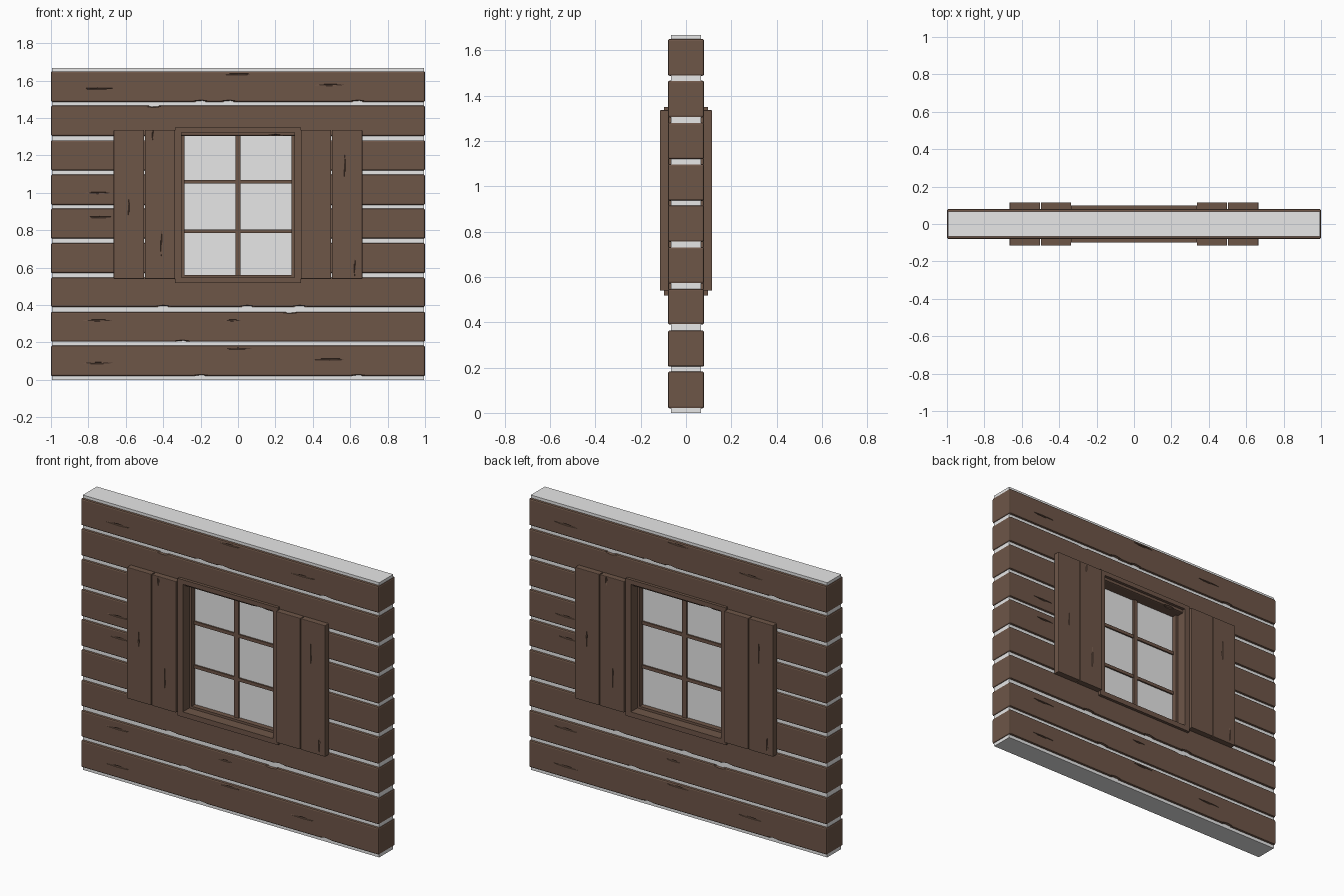
import bpy, bmesh
from mathutils import Matrix, Vector

if "Cube" in bpy.data.objects:
    bpy.data.objects.remove(bpy.data.objects["Cube"])


def material(name, rgb):
    m = bpy.data.materials.new(name)
    m.diffuse_color = (*rgb, 1)
    m.use_nodes = True
    m.node_tree.nodes["Principled BSDF"].inputs["Base Color"].default_value = m.diffuse_color
    return m


WOOD = material("dark brown wood", (0.155, 0.092, 0.064))
GREY = material("light grey filler", (0.8, 0.8, 0.8))


def finish(name, bm, mat):
    bmesh.ops.recalc_face_normals(bm, faces=bm.faces[:])
    me = bpy.data.meshes.new(name)
    bm.to_mesh(me)
    bm.free()
    ob = bpy.data.objects.new(name, me)
    bpy.context.collection.objects.link(ob)
    if mat:
        me.materials.append(mat)
    return ob


def box(name, x0, x1, y0, y1, z0, z1, mat, bevel=0.0):
    bm = bmesh.new()
    size = Vector((x1 - x0, y1 - y0, z1 - z0))
    mid = Vector((x0 + x1, y0 + y1, z0 + z1)) / 2
    bmesh.ops.create_cube(bm, size=1, matrix=Matrix.Translation(mid) @ Matrix.Diagonal(size).to_4x4())
    if bevel:
        bmesh.ops.bevel(bm, geom=bm.edges[:], offset=bevel, segments=2, profile=0.5, affect='EDGES')
    return finish(name, bm, mat)


def ring(name, outer, inner, depth, mat):
    """Rectangular frame; outer and inner are (half width, z0, z1), depth is half thickness."""
    bm = bmesh.new()
    loops = []
    for y in (-depth, depth):
        for hw, z0, z1 in (outer, inner):
            loops.append([bm.verts.new((x, y, z)) for x, z in
                          ((-hw, z0), (hw, z0), (hw, z1), (-hw, z1))])
    fo, fi, bo, bi = loops
    for a, b in ((fo, fi), (bo, bi), (fo, bo), (fi, bi)):
        for i in range(4):
            j = (i + 1) % 4
            bm.faces.new((a[i], a[j], b[j], b[i]))
    return finish(name, bm, mat)


def carve(ob, cuts):
    """Cut diamond shaped splits, each (centre, half sizes), into a part."""
    if not cuts:
        return
    bm = bmesh.new()
    for c, h in cuts:
        r = bmesh.ops.create_icosphere(bm, subdivisions=1, radius=1)
        for v in r["verts"]:
            v.co = Vector(c) + Vector(a * b for a, b in zip(v.co, h))
    cutter = finish("split_cutter", bm, None)
    cutter.hide_render = True
    mod = ob.modifiers.new("splits", 'BOOLEAN')
    mod.object = cutter
    mod.operation = 'DIFFERENCE'
    mod.solver = 'EXACT'
    dg = bpy.context.evaluated_depsgraph_get()
    me = bpy.data.meshes.new_from_object(ob.evaluated_get(dg))
    ob.modifiers.clear()
    ob.data = me
    bpy.data.objects.remove(cutter)


# filler core with window opening
ring("wall_core", (0.995, 0, 1.667), (0.315, 0.535, 1.33), 0.067, GREY)

# log rows, with grain splits (x, height in log, half length) and edge chips (x, top?)
LOG_Y = 0.08
rows = [(0.02, 0.183), (0.204, 0.364), (0.39, 0.547), (0.571, 0.732), (0.755, 0.916),
        (0.936, 1.098), (1.12, 1.281), (1.304, 1.466), (1.487, 1.65)]
END = [(0, 0.147, 0.08), (-0.75, 0.07, 0.09), (0.49, 0.09, 0.09)]
splits = {0: END, 1: [(-0.75, 0.114, 0.09), (-0.03, 0.114, 0.05)], 4: [(-0.74, 0.115, 0.07)],
          5: [(-0.75, 0.064, 0.08)], 8: END}
chips = {0: [(0.64, 0), (-0.2, 0)], 1: [(0.28, 1), (-0.3, 0)], 2: [(-0.4, 0), (0.05, 0), (0.33, 0)],
         7: [(-0.45, 1), (0.2, 0)], 8: [(0.64, 0), (-0.2, 0), (-0.05, 0)]}
for i, (z0, z1) in enumerate(rows):
    cuts = []
    for s in (1, -1):      # back repeats the front turned half round
        for x, dz, l in splits.get(i, []):
            cuts.append(((s * x, -s * LOG_Y, z0 + dz), (l, 0.008, 0.005)))
        for x, top in chips.get(i, []):
            cuts.append(((s * x, -s * LOG_Y, z1 if top else z0), (0.05, 0.02, 0.01)))
    if 3 <= i <= 6:
        log_l = box(f"log_left_{i}", -1, -0.325, -LOG_Y, LOG_Y, z0, z1, WOOD, 0.008)
        log_r = box(f"log_right_{i}", 0.325, 1, -LOG_Y, LOG_Y, z0, z1, WOOD, 0.008)
        carve(log_l, [c for c in cuts if c[0][0] < 0])
        carve(log_r, [c for c in cuts if c[0][0] > 0])
    else:
        carve(box(f"log_{i}", -1, 1, -LOG_Y, LOG_Y, z0, z1, WOOD, 0.008), cuts)

# window casing, sash, glass and glazing bars
ring("window_casing", (0.336, 0.517, 1.35), (0.302, 0.548, 1.322), 0.098, WOOD)
ring("window_sash", (0.31, 0.54, 1.33), (0.287, 0.562, 1.307), 0.035, WOOD)
box("window_glass", -0.295, 0.295, -0.004, 0.004, 0.553, 1.315, GREY)
box("glazing_bar_upright", -0.014, 0.014, -0.016, 0.016, 0.555, 1.312, WOOD)
for n, z in enumerate((0.795, 1.06)):
    box(f"glazing_bar_cross_{n}", -0.292, 0.292, -0.013, 0.013, z - 0.01, z + 0.01, WOOD)

# shutters: two planks each side of the window, front and back
SH_Y = 0.115
knots = [(0.57, 1.14, 0.07), (-0.41, 0.73, 0.07), (-0.585, 0.92, 0.05), (-0.455, 1.31, 0.03),
         (0.625, 0.6, 0.05)]
for s, side in ((1, "front"), (-1, "back")):
    for n, (x0, x1) in enumerate(((-0.665, -0.502), (-0.498, -0.337), (0.337, 0.498), (0.502, 0.665))):
        a, b = sorted((s * x0, s * x1))
        c, d = sorted((-s * 0.076, -s * SH_Y))
        plank = box(f"shutter_plank_{side}_{n}", a, b, c, d, 0.54, 1.336, WOOD, 0.003)
        carve(plank, [((s * x, -s * SH_Y, z), (0.005, 0.008, l))
                      for x, z, l in knots if x0 < x < x1])
